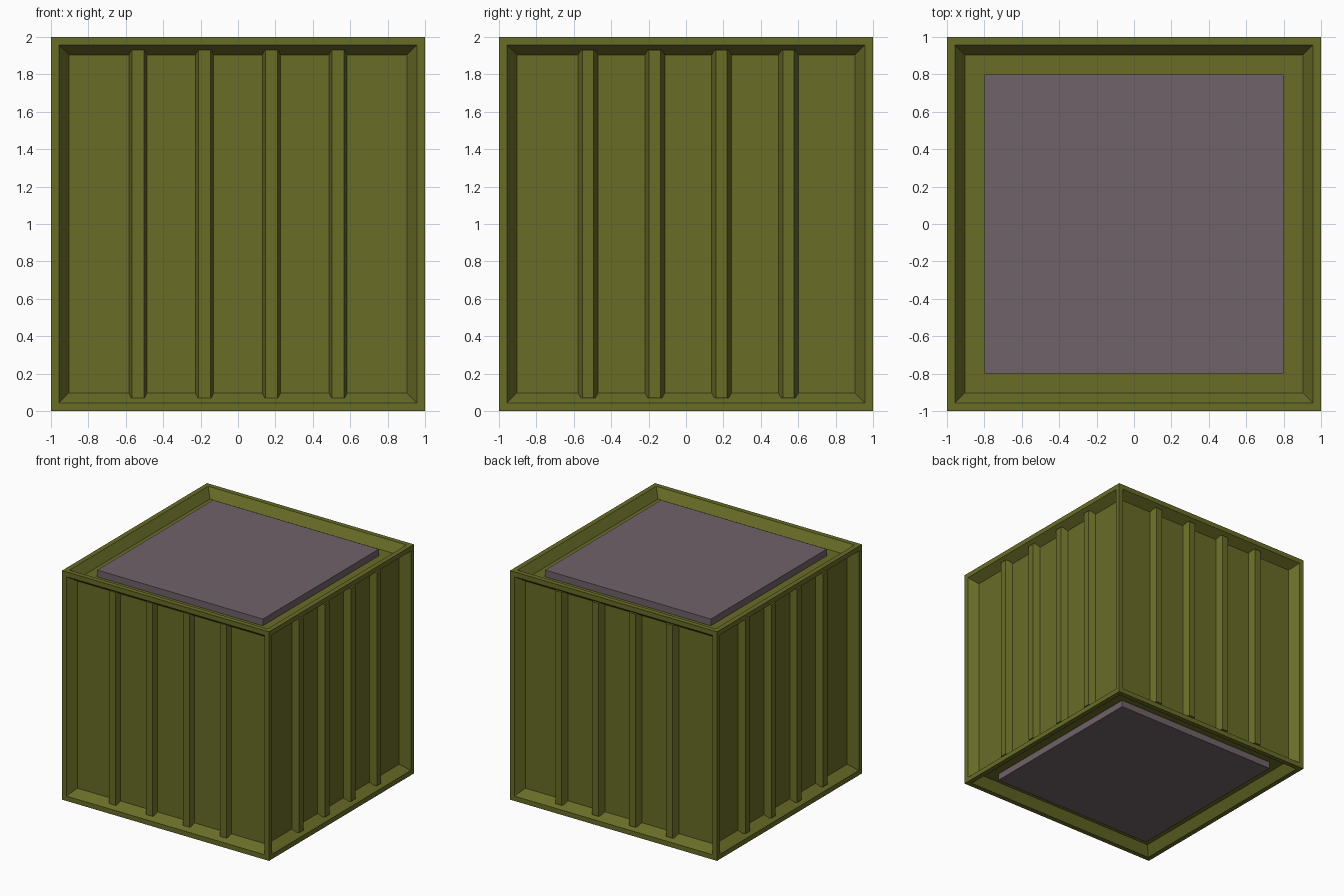
import bpy
import bmesh
from math import radians
from mathutils import Matrix, Vector

if "Cube" in bpy.data.objects:
    bpy.data.objects.remove(bpy.data.objects["Cube"], do_unlink=True)

RIM, SLOPE, DEPTH = 0.06, 0.075, 0.077
FLOOR = 1 - DEPTH


def make_material(name, color):
    mat = bpy.data.materials.new(name)
    mat.use_nodes = True
    mat.diffuse_color = color
    mat.node_tree.nodes["Principled BSDF"].inputs["Base Color"].default_value = color
    return mat


def finish(bm, name, mat):
    bmesh.ops.recalc_face_normals(bm, faces=bm.faces[:])
    mesh = bpy.data.meshes.new(name)
    bm.to_mesh(mesh)
    bm.free()
    mesh.materials.append(mat)
    obj = bpy.data.objects.new(name, mesh)
    bpy.context.collection.objects.link(obj)
    return obj


def box(bm, size, center):
    geom = bmesh.ops.create_cube(bm, size=1)
    for v in geom["verts"]:
        v.co = v.co * Vector(size) + Vector(center)
    return geom["verts"]


green = make_material("olive green", (0.138, 0.15, 0.0194, 1))
mauve = make_material("dull mauve", (0.162, 0.122, 0.141, 1))

# Crate body: every side has a flat rim and a sloped recess
bm = bmesh.new()
box(bm, (2, 2, 2), (0, 0, 1))
sides = bm.faces[:]
bmesh.ops.inset_individual(bm, faces=sides, thickness=RIM)
bmesh.ops.inset_individual(bm, faces=sides, thickness=SLOPE, depth=-DEPTH)
finish(bm, "crate_body", green)


# Four tapered vertical ribs on one wall, ends buried in the sloped recess
def wall_ribs(name, angle, shift, height, base_half, top_half):
    bm = bmesh.new()
    sink = 0.01
    taper = (base_half - top_half) / height
    for i in range(4):
        x = (i - 1.5) * 0.357 + shift
        verts = box(bm, (2, height + sink, 1.86), (0, -FLOOR - (height - sink) / 2, 1))
        for v in verts:
            outer = v.co.y < -FLOOR
            half = top_half if outer else base_half + taper * sink
            v.co.x = x + half * v.co.x
    bmesh.ops.transform(bm, matrix=Matrix.Rotation(radians(angle), 4, "Z"), verts=bm.verts[:])
    finish(bm, name, green)


wall_ribs("front_ribs", 0, 0, 0.046, 0.048, 0.032)
wall_ribs("left_ribs", 90, 0.012, 0.056, 0.053, 0.03)
wall_ribs("back_ribs", 180, -0.012, 0.056, 0.053, 0.03)
wall_ribs("right_ribs", 270, -0.012, 0.056, 0.053, 0.03)

# Square plates set in the top and bottom recesses
for name, sign in (("top_plate", 1), ("bottom_plate", -1)):
    bm = bmesh.new()
    box(bm, (1.6, 1.6, 0.08), (0, 0, 1 + sign * 0.942))
    finish(bm, name, mauve)
